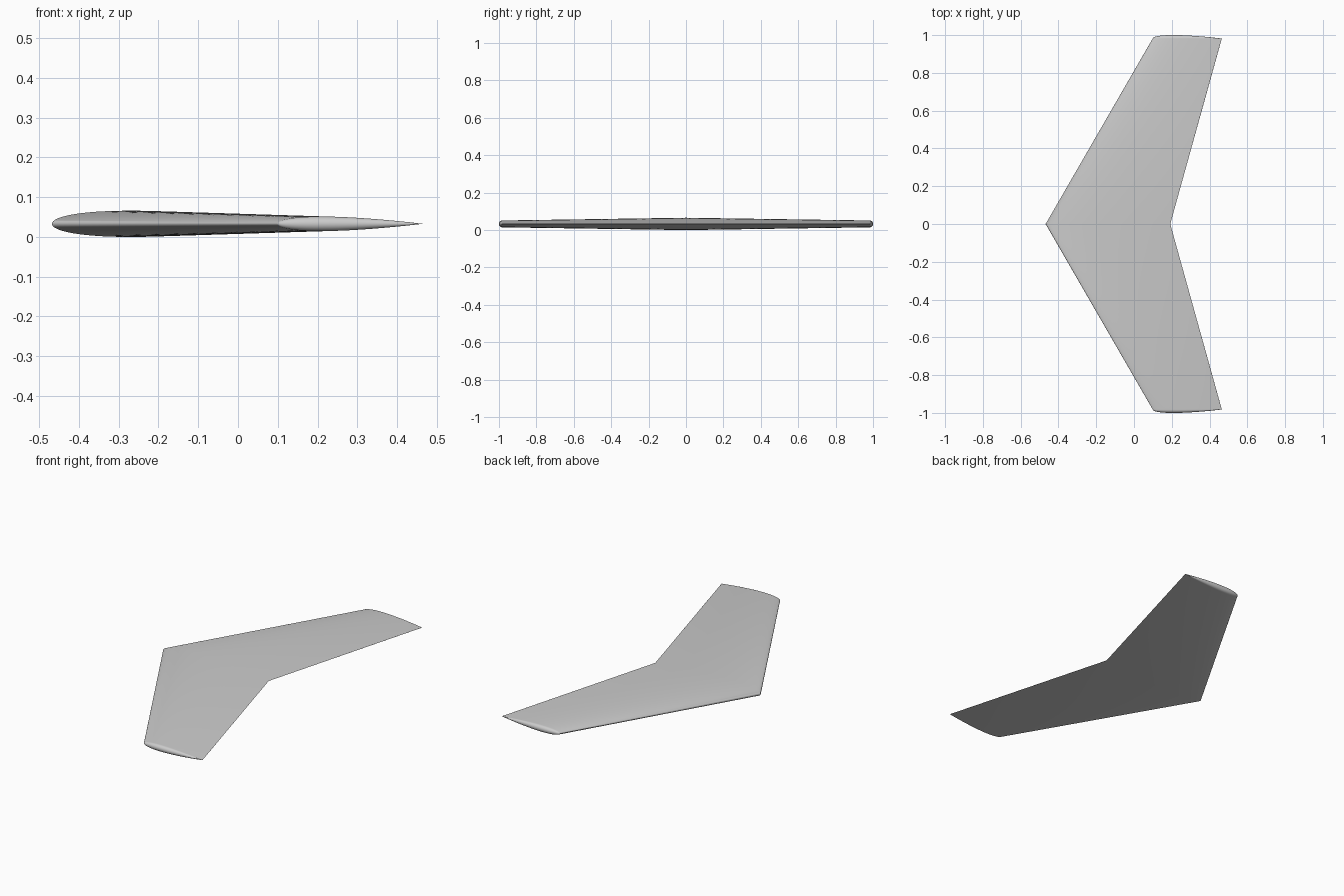
import bpy, bmesh, math

default = bpy.data.objects.get("Cube")
if default:
    bpy.data.objects.remove(default, do_unlink=True)

ROOT_LE, ROOT_CHORD = -0.468, 0.660
TIP_LE, TIP_CHORD = 0.099, 0.366
TIP_Y, MID_Z = 0.982, 0.033
STATIONS, CAP_STEPS = 48, 12


def half_thickness(t):
    """Symmetric ten percent aerofoil with a closed trailing edge."""
    return 0.5 * (0.2969 * math.sqrt(t) - 0.126 * t - 0.3516 * t**2
                  + 0.2843 * t**3 - 0.1036 * t**4)


def station_loop(t):
    """Closed loop around the whole span at one chord fraction."""
    root = (ROOT_LE + t * ROOT_CHORD, half_thickness(t) * ROOT_CHORD)
    tip = (TIP_LE + t * TIP_CHORD, half_thickness(t) * TIP_CHORD)
    loop = []
    for side in (1, -1):
        # Root point on the upper skin, then on the lower skin
        loop.append((root[0], 0, MID_Z + side * root[1]))
        # Rounded wing tip
        for k in range(CAP_STEPS + 1):
            a = math.pi * k / CAP_STEPS
            loop.append((tip[0], side * (TIP_Y + tip[1] * math.sin(a)),
                         MID_Z + side * tip[1] * math.cos(a)))
    return loop


# Swept wing skin, cosine spaced towards both edges
bm = bmesh.new()
loops = []
for i in range(STATIONS + 1):
    t = 0.5 - 0.5 * math.cos(math.pi * i / STATIONS)
    loops.append([bm.verts.new(p) for p in station_loop(t)])
for a, b in zip(loops, loops[1:]):
    for j in range(len(a)):
        k = (j + 1) % len(a)
        bm.faces.new((a[j], a[k], b[k], b[j]))
bmesh.ops.remove_doubles(bm, verts=bm.verts, dist=0.00001)
bmesh.ops.recalc_face_normals(bm, faces=bm.faces)
mesh = bpy.data.meshes.new("swept_wing")
bm.to_mesh(mesh)
bm.free()

# Plain grey finish
grey = bpy.data.materials.new("light grey")
grey.use_nodes = True
grey.diffuse_color = (0.6, 0.6, 0.6, 1)
grey.node_tree.nodes["Principled BSDF"].inputs["Base Color"].default_value = (0.6, 0.6, 0.6, 1)
mesh.materials.append(grey)

wing = bpy.data.objects.new("swept_wing", mesh)
bpy.context.collection.objects.link(wing)
bpy.context.view_layer.objects.active = wing
wing.select_set(True)
bpy.ops.object.shade_smooth_by_angle(angle=math.radians(40))
